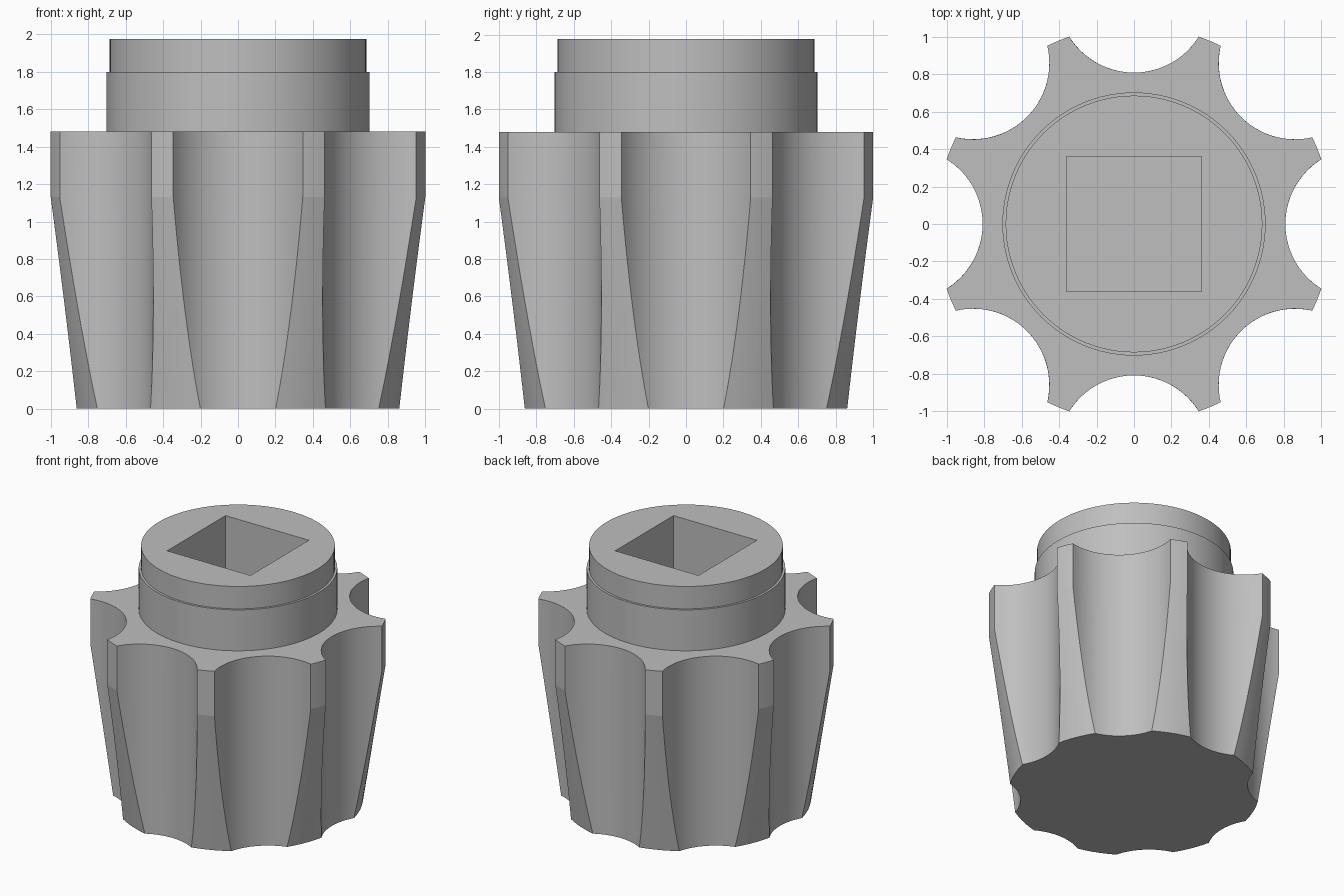
import bpy, bmesh
from math import sin, cos, acos, asin, pi, tau, radians

if "Cube" in bpy.data.objects:
    bpy.data.objects.remove(bpy.data.objects["Cube"])

grey = bpy.data.materials.new("plain_grey")
grey.use_nodes = True
COLOUR = (0.52, 0.52, 0.52, 1)
grey.diffuse_color = COLOUR
grey.node_tree.nodes["Principled BSDF"].inputs["Base Color"].default_value = COLOUR

FLUTES = 8
FLUTE_R, FLUTE_D = 0.408, 1.217      # flute radius and distance from the axis
RIM_R, FOOT_R = 1.059, 0.885         # lobe radius at top and foot
SHOULDER, BODY_TOP = 1.13, 1.48


def fluted_outline(radius, arc_steps=24, rim_steps=5):
    """Circle of the given radius with scallops cut out all round."""
    half = acos((radius**2 + FLUTE_D**2 - FLUTE_R**2) / (2 * radius * FLUTE_D))
    sweep = asin(radius * sin(half) / FLUTE_R)
    if radius * cos(half) > FLUTE_D:
        sweep = pi - sweep
    pts = []
    for k in range(FLUTES):
        a = k * tau / FLUTES
        for i in range(arc_steps + 1):
            t = sweep * (2 * i / arc_steps - 1)
            u, v = FLUTE_D - FLUTE_R * cos(t), FLUTE_R * sin(t)
            pts.append((u * cos(a) - v * sin(a), u * sin(a) + v * cos(a)))
        for i in range(1, rim_steps):
            t = a + half + (tau / FLUTES - 2 * half) * i / rim_steps
            pts.append((radius * cos(t), radius * sin(t)))
    return pts


def circle(radius, steps=96):
    return [(radius * cos(i * tau / steps), radius * sin(i * tau / steps)) for i in range(steps)]


def loft(name, sections):
    """Closed solid through a stack of (height, outline) sections."""
    bm = bmesh.new()
    rings = [[bm.verts.new((x, y, z)) for x, y in pts] for z, pts in sections]
    for low, high in zip(rings, rings[1:]):
        n = len(low)
        for i in range(n):
            j = (i + 1) % n
            bm.faces.new((low[i], low[j], high[j], high[i]))
    bm.faces.new(rings[0][::-1])
    bm.faces.new(rings[-1])
    mesh = bpy.data.meshes.new(name)
    bm.to_mesh(mesh)
    bm.free()
    mesh.materials.append(grey)
    obj = bpy.data.objects.new(name, mesh)
    bpy.context.collection.objects.link(obj)
    return obj


# Fluted grip: tapered below the shoulder, straight above it
levels = 10
sections = []
for i in range(levels + 1):
    t = i / levels
    sections.append((SHOULDER * t, fluted_outline(FOOT_R + (RIM_R - FOOT_R) * t)))
sections.append((BODY_TOP, fluted_outline(RIM_R)))
grip = loft("fluted_grip", sections)

# Stepped collar on top
collar = loft("stepped_collar", [(BODY_TOP, circle(0.703)), (1.80, circle(0.703)),
                                 (1.80, circle(0.686)), (1.975, circle(0.686))])

# Square socket cut down through the collar into the grip
S = 0.36
square = [(-S, -S), (S, -S), (S, S), (-S, S)]
cutter = loft("socket_cutter", [(0.95, square), (2.2, square)])
cutter.hide_render = True

for obj in (grip, collar):
    bpy.ops.object.select_all(action="DESELECT")
    obj.select_set(True)
    bpy.context.view_layer.objects.active = obj
    cut = obj.modifiers.new("socket", "BOOLEAN")
    cut.operation = "DIFFERENCE"
    cut.solver = "EXACT"
    cut.object = cutter
    bpy.ops.object.modifier_apply(modifier=cut.name)
    bpy.ops.object.shade_smooth_by_angle(angle=radians(7.5))
bpy.data.objects.remove(cutter)
